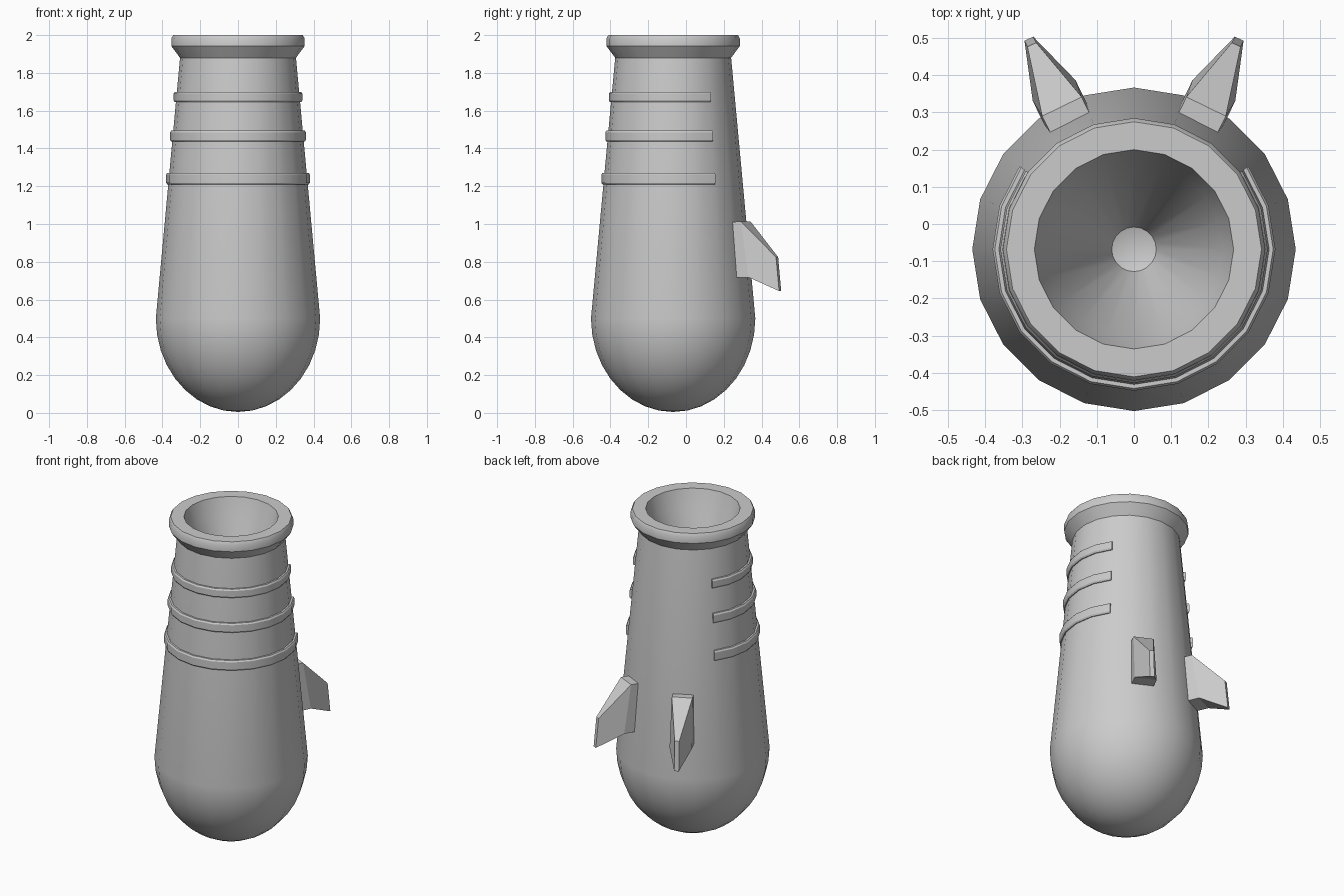
import bpy, bmesh, math
from mathutils import Vector

if "Cube" in bpy.data.objects:
    bpy.data.objects.remove(bpy.data.objects["Cube"])

SIDES = 20
CY = -0.068          # the body axis sits slightly forward


def ring_point(r, z, a):
    return (r * math.cos(a), CY + r * math.sin(a), z)


def finish(bm, name, angle=30):
    bmesh.ops.recalc_face_normals(bm, faces=bm.faces)
    me = bpy.data.meshes.new(name)
    bm.to_mesh(me)
    bm.free()
    ob = bpy.data.objects.new(name, me)
    bpy.context.collection.objects.link(ob)
    bpy.ops.object.select_all(action='DESELECT')
    ob.select_set(True)
    bpy.context.view_layer.objects.active = ob
    bpy.ops.object.shade_smooth_by_angle(angle=math.radians(angle))
    return ob


def lathe(name, profile):
    """Revolve (radius, z) points; zero radius makes a pole."""
    bm = bmesh.new()
    rings = []
    for r, z in profile:
        n = SIDES if r > 0 else 1
        rings.append([bm.verts.new(ring_point(r, z, 2 * math.pi * i / SIDES)) for i in range(n)])
    for a, b in zip(rings, rings[1:]):
        for i in range(SIDES):
            j = (i + 1) % SIDES
            quad = [a[i % len(a)], a[j % len(a)], b[j % len(b)], b[i % len(b)]]
            bm.faces.new(list(dict.fromkeys(quad)))
    return finish(bm, name)


def body_radius(z):
    return 0.435 + (0.307 - 0.435) * (z - 0.5) / 1.38


# Body: rounded base, faceted tapering tube, flared rim, funnel-shaped hollow
base = [(0.435 * math.sin(t), 0.5 - 0.495 * math.cos(t))
        for t in (math.pi / 2 * k / 9 for k in range(10))]
base[0] = (0, 0.005)
rim = [(0.307, 1.88), (0.353, 1.942), (0.353, 1.982), (0.343, 2.0)]
hollow = [(0.268, 2.0), (0.24, 1.9), (0.06, 1.42), (0, 1.40)]
body = lathe("body", base + rim + hollow)

# Long edges of the tube stay crisp
me = body.data
attr = me.attributes.get("sharp_edge") or me.attributes.new("sharp_edge", 'BOOLEAN', 'EDGE')
for e in me.edges:
    z0, z1 = sorted(me.vertices[v].co.z for v in e.vertices)
    front = abs(me.vertices[e.vertices[0]].co.x) < 0.01
    if z0 < 0.51 and z1 > 1.8 and not front:
        attr.data[e.index].value = True

# Raised bands wrapping the front, open at the back
for k, z in enumerate((1.24, 1.465, 1.672)):
    r, h = body_radius(z), 0.031 - 0.002 * k
    section = [(r - 0.02, z - h), (r + 0.008, z - h), (r + 0.014, z - h + 0.009),
               (r + 0.014, z + h - 0.009), (r + 0.008, z + h), (r - 0.02, z + h)]
    bm = bmesh.new()
    rings = [[bm.verts.new(ring_point(p, q, math.radians(-216 + 18 * i))) for p, q in section]
             for i in range(15)]
    for a, b in zip(rings, rings[1:]):
        for i in range(6):
            j = (i + 1) % 6
            bm.faces.new((a[i], a[j], b[j], b[i]))
    bm.faces.new(rings[0])
    bm.faces.new(rings[-1])
    finish(bm, f"band_{k + 1}")

# Swept tail fins: (outward distance, height, half thickness)
fin = [(0.35, 1.01, 0.059), (0.43, 1.013, 0.059), (0.615, 0.825, 0.013),
       (0.633, 0.645, 0.013), (0.478, 0.718, 0.064), (0.35, 0.715, 0.064)]
ang = math.radians(64)
out = Vector((math.cos(ang), math.sin(ang), 0))
side = Vector((math.sin(ang), -math.cos(ang), 0))
for sx, name in ((1, "right_fin"), (-1, "left_fin")):
    bm = bmesh.new()
    halves = []
    for s in (-1, 1):
        vs = []
        for u, z, w in fin:
            p = Vector((0, CY, z)) + out * u + side * (s * w + 0.006)
            vs.append(bm.verts.new((sx * p.x, p.y, p.z)))
        bm.faces.new((vs[0], vs[1], vs[4], vs[5]))
        bm.faces.new(vs[1:5])
        halves.append(vs)
    a, b = halves
    for i in range(6):
        j = (i + 1) % 6
        bm.faces.new((a[i], a[j], b[j], b[i]))
    finish(bm, name, 15)
